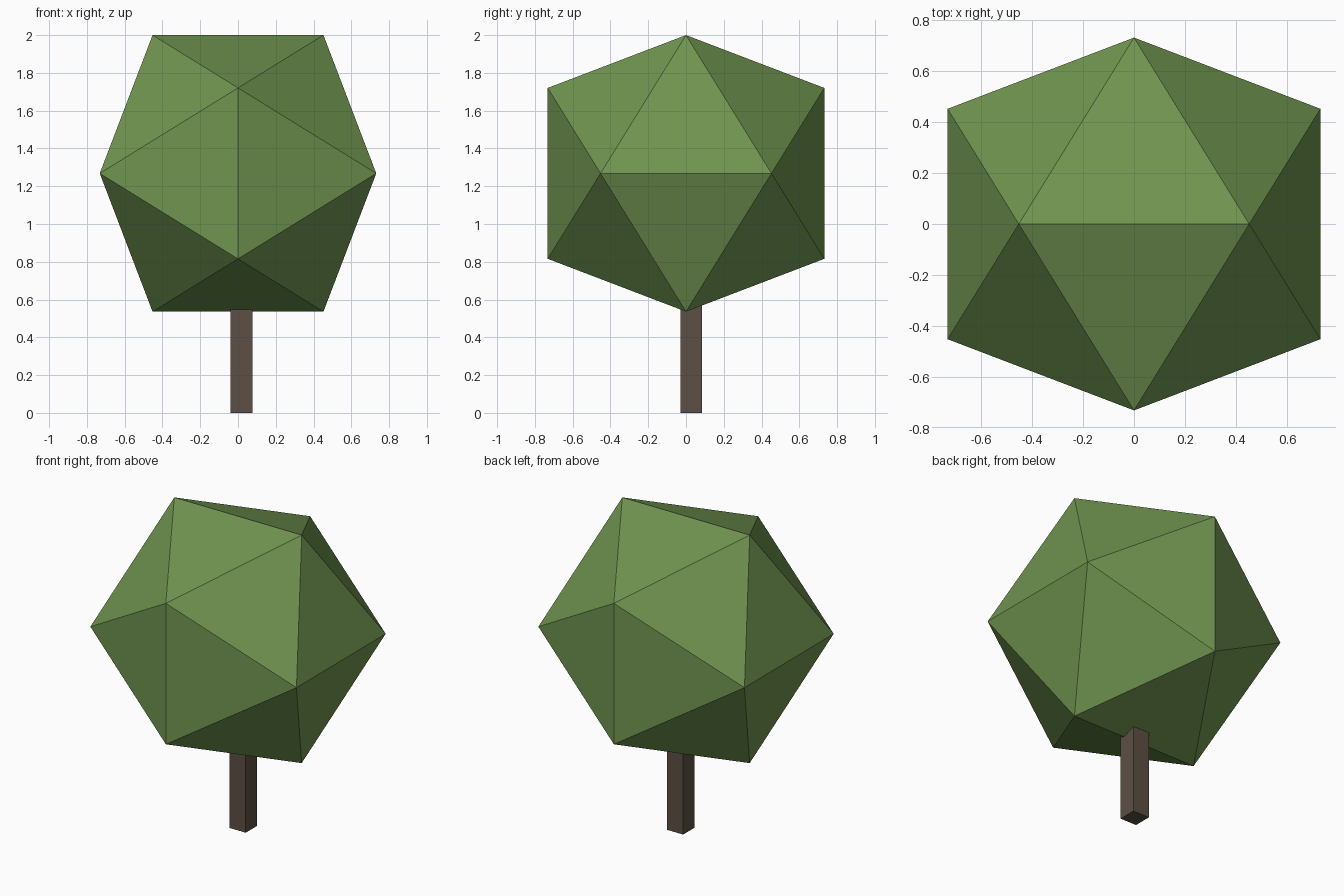
import bpy, bmesh
from mathutils import Vector

cube = bpy.data.objects.get("Cube")
if cube:
    bpy.data.objects.remove(cube, do_unlink=True)


def make_material(name, color):
    mat = bpy.data.materials.new(name)
    mat.use_nodes = True
    mat.diffuse_color = color
    bsdf = next(n for n in mat.node_tree.nodes if n.type == 'BSDF_PRINCIPLED')
    bsdf.inputs["Base Color"].default_value = color
    return mat


def add_object(name, bm, mat):
    bmesh.ops.recalc_face_normals(bm, faces=bm.faces)
    mesh = bpy.data.meshes.new(name)
    bm.to_mesh(mesh)
    bm.free()
    mesh.materials.append(mat)
    obj = bpy.data.objects.new(name, mesh)
    bpy.context.collection.objects.link(obj)
    return obj


leaf_green = make_material("leaf green", (0.162, 0.296, 0.08, 1))
bark_brown = make_material("bark brown", (0.107, 0.08, 0.058, 1))

# Crown: a regular icosahedron, the hull of three crossed golden rectangles
long_half = 0.732
short_half = long_half * 2 / (1 + 5 ** 0.5)
centre = Vector((0, 0, 2 - long_half))
bm = bmesh.new()
for a in (-short_half, short_half):
    for b in (-long_half, long_half):
        for corner in ((a, 0, b), (0, b, a), (b, a, 0)):
            bm.verts.new(centre + Vector(corner))
bmesh.ops.convex_hull(bm, input=bm.verts)
add_object("crown", bm, leaf_green)

# Trunk: a square post slightly off centre, reaching into the crown
trunk_height = 0.8
bm = bmesh.new()
bmesh.ops.create_cube(bm, size=1)
bmesh.ops.scale(bm, vec=(0.116, 0.116, trunk_height), verts=bm.verts)
bmesh.ops.translate(bm, vec=(0.018, 0.028, trunk_height / 2), verts=bm.verts)
add_object("trunk", bm, bark_brown)
